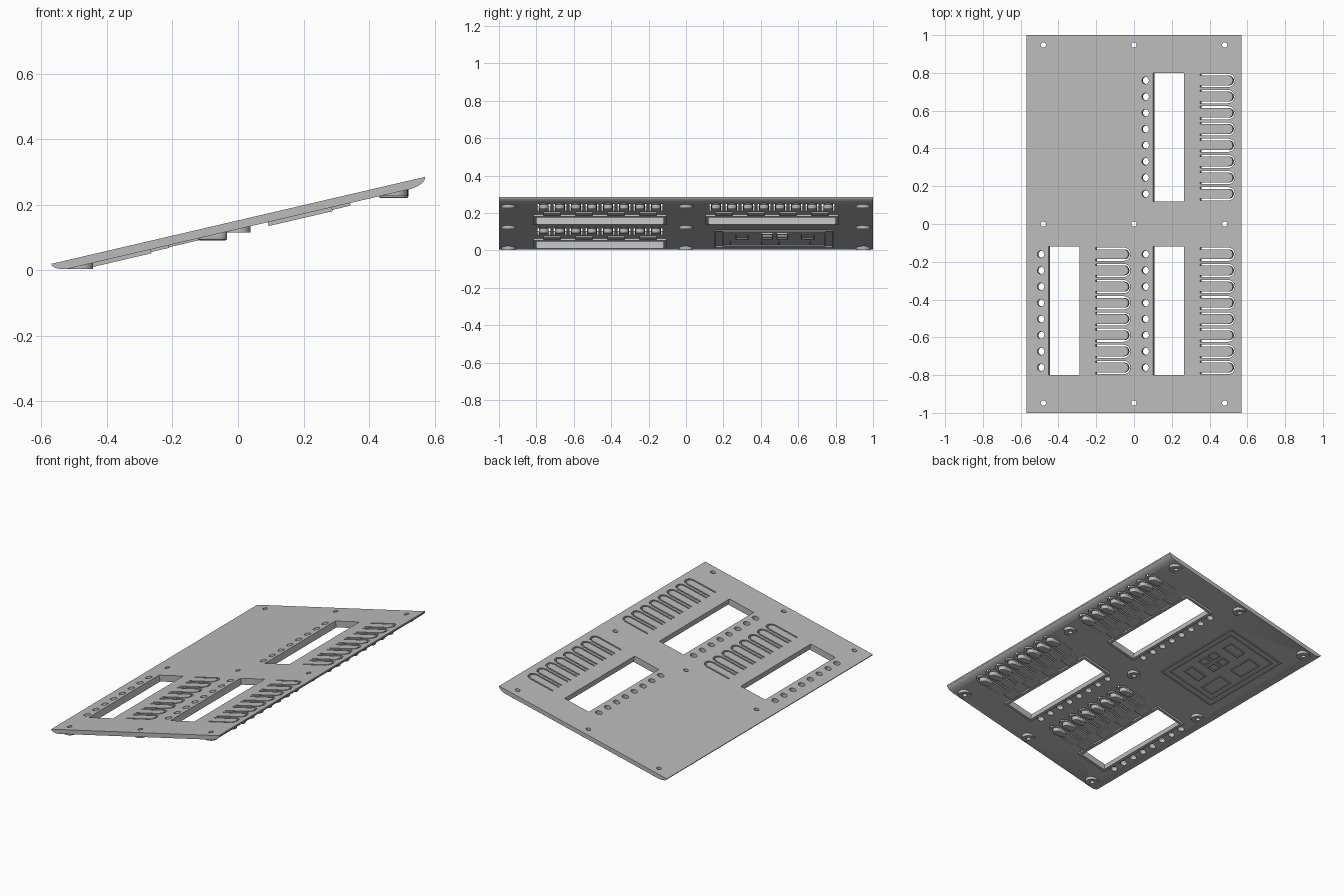
import bpy, bmesh, math
from mathutils import Matrix

cube = bpy.data.objects.get("Cube")
if cube:
    bpy.data.objects.remove(cube, do_unlink=True)

TILT = Matrix.Translation((0, 0, 0.152)) @ Matrix.Rotation(math.radians(-13.1), 4, 'Y')
FLAT = Matrix.Identity(4)
THICK = 0.026
PITCH = 0.0857
# (offset along the slope, centre y) of each opening group
GROUPS = [(0, 0.46), (0, -0.46), (-0.568, -0.46)]
ROWS = [(i - 3.5) * PITCH for i in range(8)]

grey = bpy.data.materials.new("plain_grey")
grey.use_nodes = True
grey.diffuse_color = (0.5, 0.5, 0.5, 1)
grey.node_tree.nodes["Principled BSDF"].inputs["Base Color"].default_value = (0.5, 0.5, 0.5, 1)


def prism(bm, pts, w0, w1):
    """Extrude a flat outline from height w0 to w1."""
    low = [bm.verts.new((x, y, w0)) for x, y in pts]
    high = [bm.verts.new((x, y, w1)) for x, y in pts]
    bm.faces.new(low[::-1])
    bm.faces.new(high)
    for i in range(len(pts)):
        j = (i + 1) % len(pts)
        bm.faces.new((low[i], low[j], high[j], high[i]))


def arc(x, y, r, a0, a1, n):
    angles = [math.radians(a0 + (a1 - a0) * i / n) for i in range(n + 1)]
    return [(x + r * math.cos(a), y + r * math.sin(a)) for a in angles]


def circle(x, y, r, n=24):
    return arc(x, y, r, 0, 360, n)[:-1]


def rect(x0, x1, y0, y1):
    return [(x0, y0), (x1, y0), (x1, y1), (x0, y1)]


def frame(bm, x0, x1, y0, y1, t, w0, w1):
    """Four bars running round the outside of a rectangle."""
    prism(bm, rect(x0 - t, x0, y0 - t, y1 + t), w0, w1)
    prism(bm, rect(x1, x1 + t, y0 - t, y1 + t), w0, w1)
    prism(bm, rect(x0, x1, y0 - t, y0), w0, w1)
    prism(bm, rect(x0, x1, y1, y1 + t), w0, w1)


def finish(name, bm, matrix):
    bmesh.ops.recalc_face_normals(bm, faces=bm.faces)
    mesh = bpy.data.meshes.new(name)
    bm.to_mesh(mesh)
    bm.free()
    mesh.materials.append(grey)
    ob = bpy.data.objects.new(name, mesh)
    bpy.context.collection.objects.link(ob)
    ob.matrix_world = matrix
    return ob


def apply_modifiers(ob):
    bpy.context.view_layer.update()
    deps = bpy.context.evaluated_depsgraph_get()
    mesh = bpy.data.meshes.new_from_object(ob.evaluated_get(deps))
    ob.modifiers.clear()
    ob.data = mesh


def cut(ob, cutter):
    mod = ob.modifiers.new("cut", 'BOOLEAN')
    mod.operation = 'DIFFERENCE'
    mod.solver = 'EXACT'
    mod.object = cutter
    apply_modifiers(ob)


# Panel: rounded-under end profile run along y
bm = bmesh.new()
half = [(0.585, 0), (0.583, -0.008), (0.574, -0.016), (0.56, -0.022), (0.54, -THICK)]
profile = half + [(-x, z) for x, z in reversed(half)]
ends = [[bm.verts.new((x, y, z)) for x, z in profile] for y in (-1, 1)]
bm.faces.new(ends[0])
bm.faces.new(ends[1][::-1])
for i in range(len(profile)):
    j = (i + 1) % len(profile)
    bm.faces.new((ends[0][i], ends[0][j], ends[1][j], ends[1][i]))
panel = finish("panel", bm, TILT)

# Openings: windows, round holes and U-shaped slits
bm = bmesh.new()
for du, cy in GROUPS:
    prism(bm, rect(du + 0.103, du + 0.272, cy - 0.34, cy + 0.34), -0.1, 0.1)
    for row in ROWS:
        y = cy + row
        prism(bm, circle(du + 0.0616, y, 0.019), -0.1, 0.1)
        start = du + 0.36
        outer = arc(du + 0.513, y, 0.035, -90, 90, 12)
        inner = arc(du + 0.511, y, 0.026, 90, -90, 12)
        prism(bm, [(start, y - 0.035)] + outer + [(start, y + 0.035), (start, y + 0.026)]
              + inner + [(start, y - 0.026)], -0.1, 0.1)
openings = finish("opening_cutter", bm, TILT)

# Vertical screw holes and their level seats
screws = [(x, y) for x in (-0.48, 0, 0.48) for y in (-0.948, 0, 0.948)]
bm = bmesh.new()
for x, y in screws:
    prism(bm, circle(x, y, 0.014), -0.2, 0.5)
screw_cutter = finish("screw_cutter", bm, FLAT)
bm = bmesh.new()
for x, y in screws:
    z = 0.125 + 0.2327 * x
    prism(bm, circle(x, y, 0.038), z - 0.010, z + 0.011)
seats = finish("screw_seats", bm, FLAT)

cut(panel, openings)
cut(panel, screw_cutter)
cut(seats, screw_cutter)
for helper in (openings, screw_cutter):
    bpy.data.objects.remove(helper, do_unlink=True)

# Window frames with locating tabs beneath the panel
bm = bmesh.new()
for du, cy in GROUPS:
    frame(bm, du + 0.103, du + 0.272, cy - 0.34, cy + 0.34, 0.016, -THICK - 0.012, -THICK + 0.004)
    for k in range(4):
        y = cy + (k - 1.5) * 2 * PITCH
        prism(bm, rect(du + 0.285, du + 0.345, y - 0.045, y + 0.045), -THICK - 0.008, -THICK + 0.004)
window_frames = finish("window_frames", bm, TILT)

# Push pads under the finger tips, level at the bottom
bm = bmesh.new()
for du, cy in GROUPS:
    dx, dz = (-0.553, -0.1287) if du else (0, 0)
    for row in ROWS:
        y = cy + row
        outline = arc(dx + 0.495, y, 0.025, -90, 90, 8) + arc(dx + 0.455, y, 0.025, 90, 270, 8)
        prism(bm, outline, dz + 0.22, dz + 0.25)
pads = finish("finger_pads", bm, FLAT)
bevel = pads.modifiers.new("round", 'BEVEL')
bevel.width = 0.006
bevel.segments = 2
bevel.limit_method = 'ANGLE'
bevel.angle_limit = math.radians(40)
apply_modifiers(pads)

# Raised line relief beneath the blank quarter
bm = bmesh.new()
low, top = -THICK - 0.006, -THICK + 0.003
frame(bm, -0.46, -0.09, 0.16, 0.78, 0.008, low, top)
frame(bm, -0.43, -0.12, 0.20, 0.74, 0.006, low, top)
for y in (0.30, 0.56):
    frame(bm, -0.40, -0.33, y - 0.06, y + 0.10, 0.006, low, top)
for x in (-0.27, -0.20):
    for y in (0.41, 0.49):
        frame(bm, x, x + 0.04, y, y + 0.05, 0.006, low, top)
for y in (0.27, 0.62):
    frame(bm, -0.27, -0.17, y, y + 0.06, 0.006, low, top)
relief = finish("underside_relief", bm, TILT)

# Smooth round walls, keep edges crisp
bpy.ops.object.select_all(action='DESELECT')
for ob in (panel, seats, pads):
    ob.select_set(True)
bpy.context.view_layer.objects.active = panel
bpy.ops.object.shade_smooth_by_angle(angle=math.radians(30))
